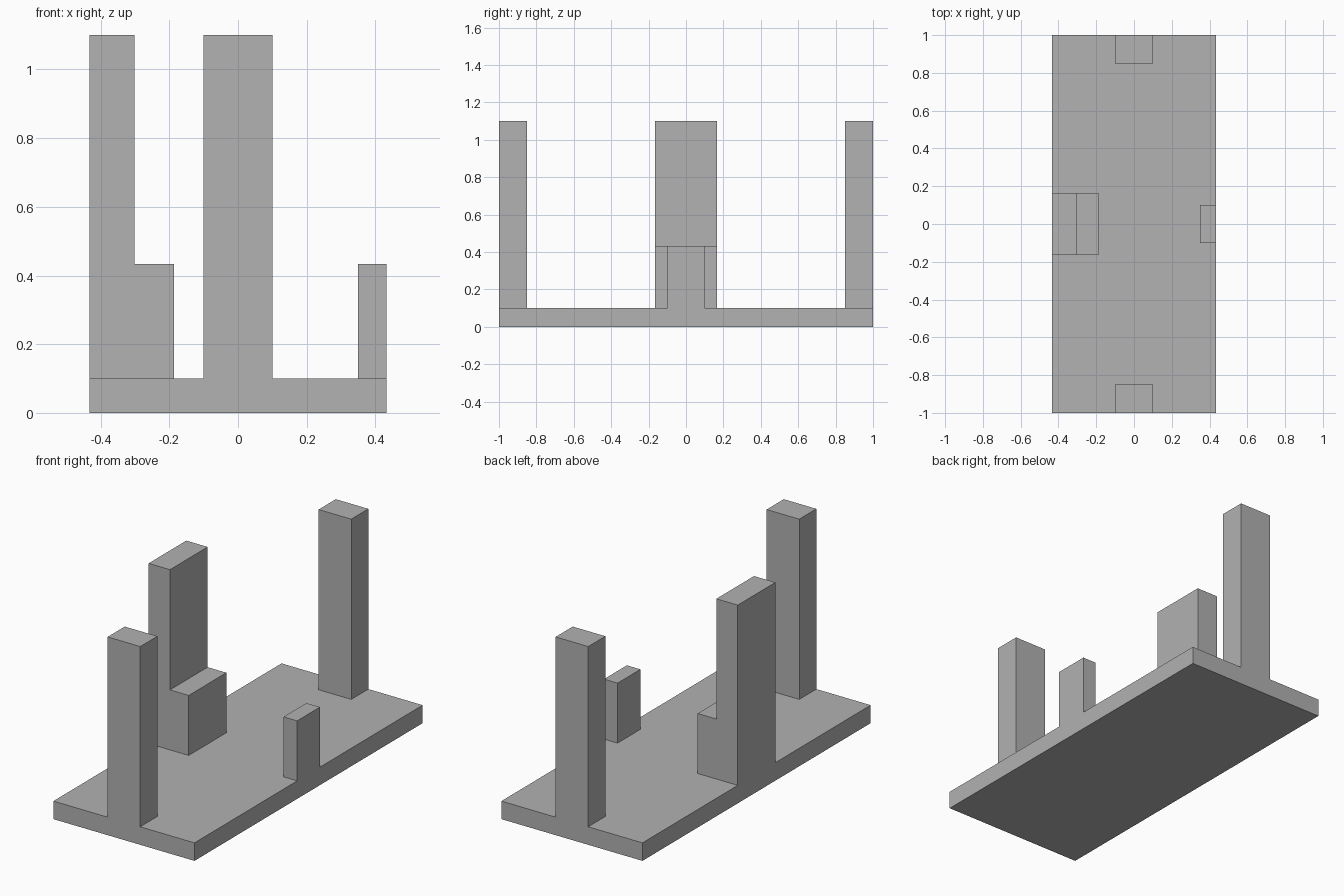
import bpy
import bmesh

cube = bpy.data.objects.get("Cube")
if cube:
    bpy.data.objects.remove(cube, do_unlink=True)

HALF_WIDTH, HALF_LENGTH = 0.433, 1.0
BASE_TOP, STEP_TOP, POST_TOP = 0.1, 0.433, 1.1

grey = bpy.data.materials.new("plain grey")
grey.use_nodes = True
colour = (0.445, 0.445, 0.445, 1)
grey.diffuse_color = colour
grey.node_tree.nodes["Principled BSDF"].inputs["Base Color"].default_value = colour


def extrude_profile(name, profile, y0, y1):
    """Extrude an (x, z) outline along y from y0 to y1."""
    bm = bmesh.new()
    face = bm.faces.new([bm.verts.new((x, y0, z)) for x, z in profile])
    result = bmesh.ops.extrude_face_region(bm, geom=[face], use_keep_orig=True)
    moved = [g for g in result["geom"] if isinstance(g, bmesh.types.BMVert)]
    bmesh.ops.translate(bm, verts=moved, vec=(0, y1 - y0, 0))
    bmesh.ops.recalc_face_normals(bm, faces=bm.faces)
    mesh = bpy.data.meshes.new(name)
    bm.to_mesh(mesh)
    bm.free()
    mesh.materials.append(grey)
    obj = bpy.data.objects.new(name, mesh)
    bpy.context.collection.objects.link(obj)
    return obj


def box(name, x0, x1, y0, y1, z0, z1):
    return extrude_profile(name, [(x0, z0), (x1, z0), (x1, z1), (x0, z1)], y0, y1)


# Base slab
box("base", -HALF_WIDTH, HALF_WIDTH, -HALF_LENGTH, HALF_LENGTH, 0, BASE_TOP)

# Tall posts flush with the front and back edges
box("front_post", -0.1, 0.1, -HALF_LENGTH, -0.85, BASE_TOP, POST_TOP)
box("back_post", -0.1, 0.1, 0.85, HALF_LENGTH, BASE_TOP, POST_TOP)

# Tall pillar with a step, flush with the right edge
extrude_profile("stepped_pillar", [
    (-HALF_WIDTH, BASE_TOP), (-0.187, BASE_TOP), (-0.187, STEP_TOP),
    (-0.302, STEP_TOP), (-0.302, POST_TOP), (-HALF_WIDTH, POST_TOP),
], -0.165, 0.165)

# Short block flush with the left edge
box("short_block", 0.35, HALF_WIDTH, -0.1, 0.1, BASE_TOP, STEP_TOP)
